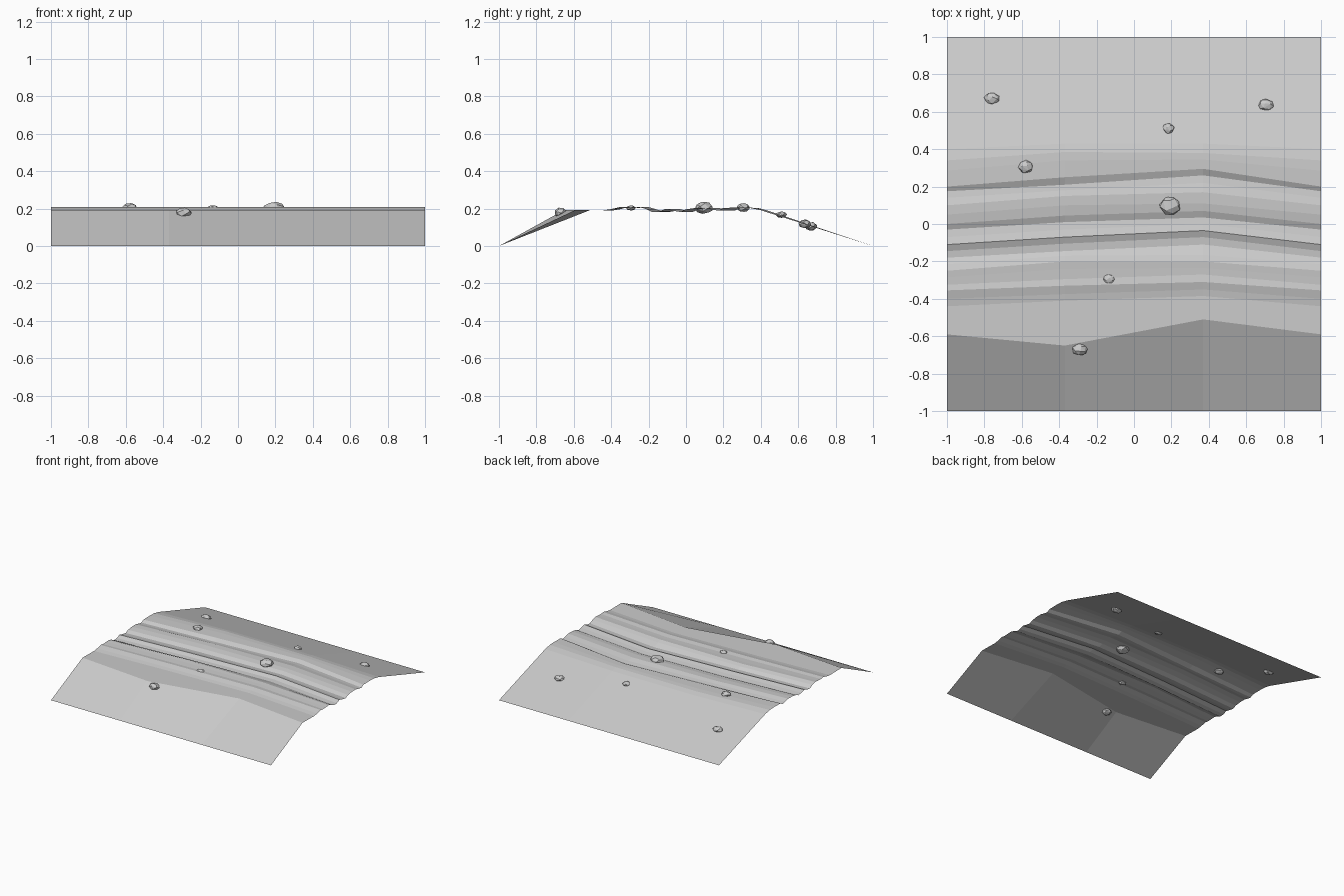
import bpy, bmesh, math, random
from mathutils import Vector

random.seed(4)

# Rutted track: cross-section rows as (y at ends, y at left bend, y at right bend, z)
XS = (-1.0, -0.37, 0.37, 1.0)
ROWS = [
    (-1.00, -1.00, -1.00, 0.000),
    (-0.59, -0.65, -0.51, 0.193),
    (-0.44, -0.41, -0.385, 0.191),
    (-0.40, -0.375, -0.35, 0.197),
    (-0.355, -0.33, -0.31, 0.208),
    (-0.325, -0.295, -0.27, 0.203),
    (-0.285, -0.24, -0.235, 0.205),
    (-0.25, -0.20, -0.20, 0.208),
    (-0.215, -0.17, -0.165, 0.198),
    (-0.18, -0.145, -0.11, 0.181),
    (-0.145, -0.105, -0.07, 0.184),
    (-0.11, -0.07, -0.035, 0.198),
    (-0.07, -0.03, 0.00, 0.188),
    (-0.03, 0.01, 0.035, 0.182),
    (0.00, 0.045, 0.07, 0.196),
    (0.05, 0.10, 0.11, 0.203),
    (0.10, 0.15, 0.17, 0.204),
    (0.14, 0.18, 0.22, 0.194),
    (0.175, 0.21, 0.26, 0.189),
    (0.20, 0.25, 0.295, 0.204),
    (0.285, 0.34, 0.345, 0.205),
    (0.34, 0.385, 0.38, 0.203),
    (0.40, 0.43, 0.43, 0.191),
    (1.00, 1.00, 1.00, 0.000),
]


def finish(bm, name):
    mesh = bpy.data.meshes.new(name)
    bm.to_mesh(mesh)
    bm.free()
    obj = bpy.data.objects.new(name, mesh)
    bpy.context.collection.objects.link(obj)
    return obj


# Ground sheet, open underneath
bm = bmesh.new()
grid = []
for end, left, right, z in ROWS:
    grid.append([bm.verts.new((x, y, z)) for x, y in zip(XS, (end, left, right, end))])
for a, b in zip(grid, grid[1:]):
    for i in range(len(XS) - 1):
        bm.faces.new((a[i], a[i + 1], b[i + 1], b[i]))
finish(bm, "dirt_track")


# Faceted stones, half sunk into the ground
def stone(name, centre, rx, ry, rz, count=22):
    bm = bmesh.new()
    turn = random.uniform(0, 6.28)
    for i in range(count):
        h = 1 - 2 * (i + 0.5) / count
        ang = i * 2.39996 + turn + random.uniform(-0.2, 0.2)
        r = math.sqrt(1 - h * h)
        p = Vector((r * math.cos(ang), r * math.sin(ang), h)) * random.uniform(0.94, 1.06)
        bm.verts.new((centre[0] + p.x * rx, centre[1] + p.y * ry, centre[2] + p.z * rz))
    res = bmesh.ops.convex_hull(bm, input=bm.verts)
    inner = [v for v in bm.verts if not v.link_faces]
    bmesh.ops.delete(bm, geom=inner, context='VERTS')
    bmesh.ops.recalc_face_normals(bm, faces=bm.faces)
    finish(bm, name)


STONES = [
    ((-0.76, 0.67, 0.105), 0.042, 0.033, 0.024),
    ((0.705, 0.635, 0.118), 0.043, 0.035, 0.025),
    ((0.185, 0.51, 0.167), 0.031, 0.031, 0.018),
    ((-0.58, 0.305, 0.205), 0.040, 0.035, 0.025),
    ((0.193, 0.098, 0.204), 0.057, 0.051, 0.032),
    ((-0.135, -0.295, 0.203), 0.031, 0.026, 0.014),
    ((-0.29, -0.67, 0.178), 0.042, 0.035, 0.027),
]
for n, (c, rx, ry, rz) in enumerate(STONES, 1):
    stone(f"stone_{n}", c, rx, ry, rz)
